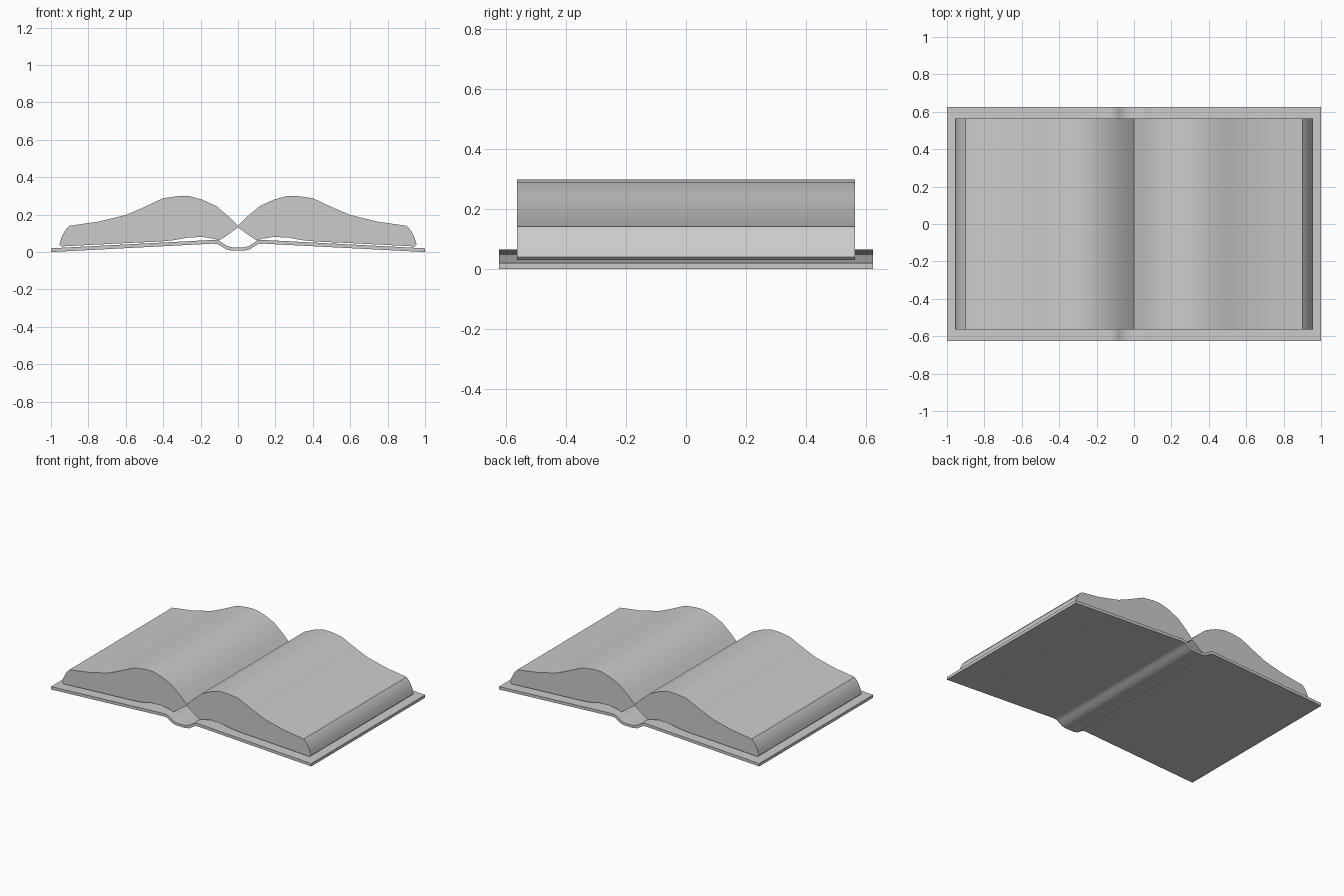
import bpy, bmesh

if "Cube" in bpy.data.objects:
    bpy.data.objects.remove(bpy.data.objects["Cube"])


def extrude_profile(name, points, half_depth):
    """Extrude an x/z outline along y, centred on y = 0."""
    bm = bmesh.new()
    face = bm.faces.new([bm.verts.new((x, -half_depth, z)) for x, z in points])
    res = bmesh.ops.extrude_face_region(bm, geom=[face])
    verts = [v for v in res["geom"] if isinstance(v, bmesh.types.BMVert)]
    bmesh.ops.translate(bm, verts=verts, vec=(0, 2 * half_depth, 0))
    bmesh.ops.recalc_face_normals(bm, faces=bm.faces)
    mesh = bpy.data.meshes.new(name)
    bm.to_mesh(mesh)
    bm.free()
    obj = bpy.data.objects.new(name, mesh)
    bpy.context.collection.objects.link(obj)
    bpy.ops.object.select_all(action='DESELECT')
    obj.select_set(True)
    bpy.context.view_layer.objects.active = obj
    bpy.ops.object.shade_smooth_by_angle(angle=0.6)
    return obj


def mirrored(half):
    """Full left-to-right line from its right half."""
    return [(-x, z) for x, z in reversed(half)] + half


# Cover: two sloping boards joined by a dipped spine
cover_top = [(0.03, 0.025), (0.06, 0.033), (0.085, 0.05), (0.105, 0.062),
             (0.13, 0.065), (1.0, 0.02)]
cover_bottom = [(0.035, 0.008), (0.065, 0.015), (0.09, 0.032),
                (0.11, 0.043), (0.135, 0.045), (1.0, 0.0)]
extrude_profile("cover", mirrored(cover_top) + mirrored(cover_bottom)[::-1], 0.625)

# Page blocks: arched tops, rounded fore edge, undersides lifting near the spine
page = [(0.0, 0.14), (0.05, 0.19), (0.115, 0.245), (0.19, 0.28), (0.26, 0.299),
        (0.32, 0.299), (0.40, 0.288), (0.50, 0.241), (0.60, 0.198),
        (0.75, 0.162), (0.90, 0.141), (0.925, 0.115), (0.945, 0.075),
        (0.955, 0.04), (0.945, 0.03), (0.60, 0.048), (0.42, 0.056),
        (0.34, 0.064), (0.27, 0.077), (0.19, 0.081), (0.13, 0.071),
        (0.10, 0.062), (0.06, 0.088), (0.0, 0.132)]
for name, side in (("left_pages", -1), ("right_pages", 1)):
    extrude_profile(name, [(side * x, z) for x, z in page], 0.564)
